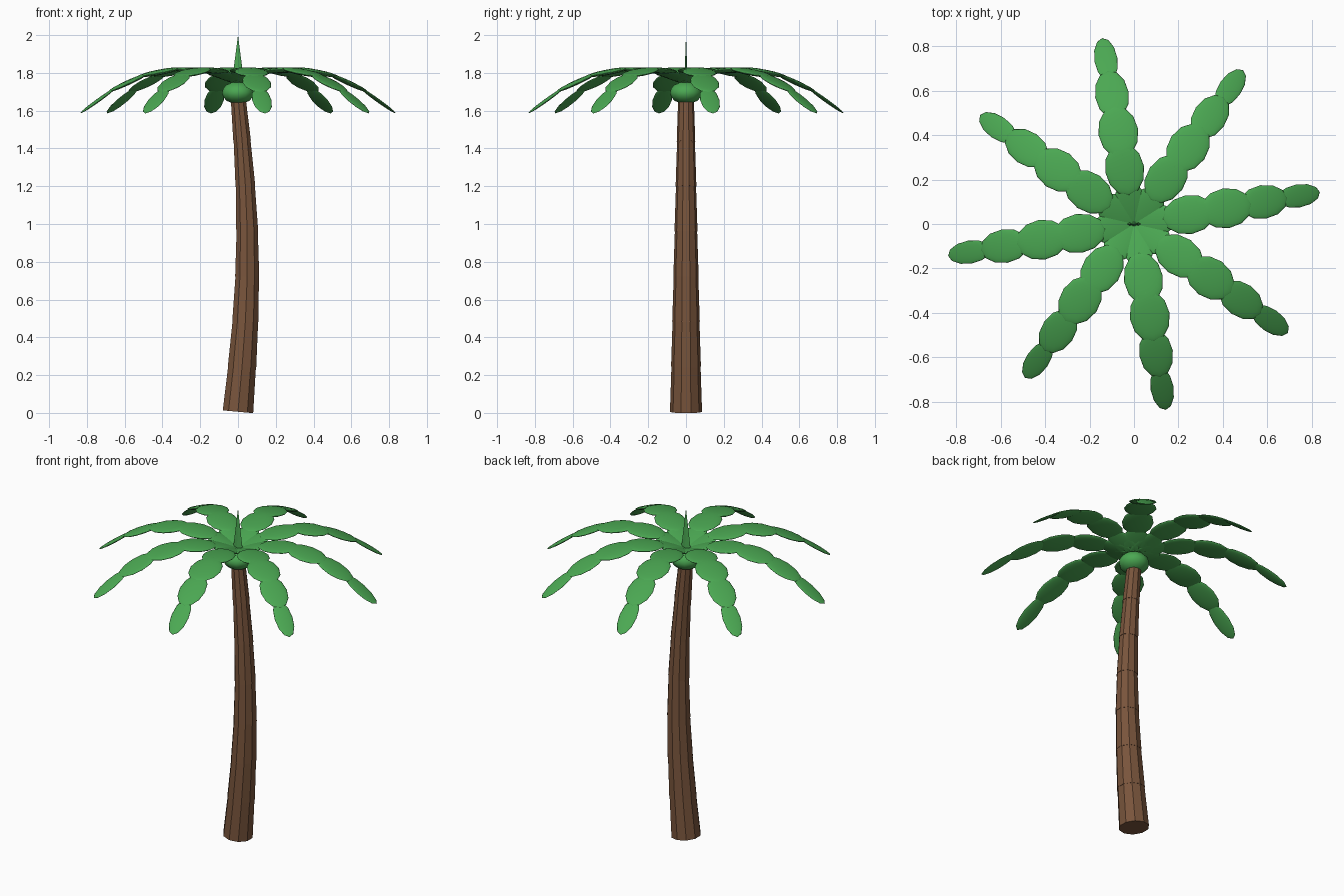
import bpy, math
from mathutils import Matrix, Vector

if "Cube" in bpy.data.objects:
    bpy.data.objects.remove(bpy.data.objects["Cube"])


def material(name, colour):
    mat = bpy.data.materials.new(name)
    mat.use_nodes = True
    mat.diffuse_color = (*colour, 1)
    mat.node_tree.nodes["Principled BSDF"].inputs["Base Color"].default_value = (*colour, 1)
    return mat


bark = material("bark brown", (0.19, 0.09, 0.045))
leaf = material("leaf green", (0.07, 0.39, 0.085))


def finish(name, mat, matrix):
    ob = bpy.context.object
    ob.name = ob.data.name = name
    ob.data.materials.append(mat)
    ob.matrix_world = matrix
    return ob


def ellipsoid(name, matrix, radii):
    bpy.ops.mesh.primitive_uv_sphere_add(segments=12, ring_count=8)
    ob = finish(name, leaf, matrix @ Matrix.Diagonal((*radii, 1)))
    bpy.ops.object.shade_smooth()
    return ob


# Trunk: overlapping tapered rings along a gentle bow
RINGS, HEIGHT, BOW = 7, 1.67, 0.05


def trunk_point(t):
    return Vector((BOW * math.sin(math.pi * t), 0, 0.008 + HEIGHT * t))


for i in range(RINGS):
    low, high = i / RINGS, (i + 1) / RINGS
    a, b = trunk_point(low), trunk_point(high)
    bpy.ops.mesh.primitive_cone_add(
        vertices=10, radius1=0.085 - 0.042 * low, radius2=0.083 - 0.042 * high,
        depth=(b - a).length + 0.004)
    tilt = math.atan2(b.x - a.x, b.z - a.z)
    finish(f"trunk_ring_{i + 1}", bark,
           Matrix.Translation((a + b) / 2) @ Matrix.Rotation(tilt, 4, "Y"))

# Crown: rounded heart and a flat upright shoot
ellipsoid("crown_heart", Matrix.Translation((0, 0, 1.695)), (0.085, 0.085, 0.06))
bpy.ops.mesh.primitive_cone_add(vertices=8, radius1=0.035, radius2=0, depth=0.27)
finish("crown_shoot", leaf,
       Matrix.Translation((0, 0, 1.865)) @ Matrix.Diagonal((1, 0.28, 1, 1)))

# Fronds: eight arching chains of flat leaflets
CHAIN = [(0.09, 0.07), (0.25, 0.088), (0.42, 0.09), (0.59, 0.076), (0.75, 0.052)]
PEAK, DROP = 0.3, 0.79
for f in range(8):
    turn = Matrix.Rotation(math.radians(9.7 + 45 * f), 4, "Z")
    for n, (reach, width) in enumerate(CHAIN):
        z = 1.815 - DROP * (reach - PEAK) ** 2
        pitch = math.atan(2 * DROP * (reach - PEAK))
        place = turn @ Matrix.Translation((reach, 0, z)) @ Matrix.Rotation(pitch, 4, "Y")
        ellipsoid(f"frond_{f + 1}_leaflet_{n + 1}", place, (0.12, width, 0.16 * width))
